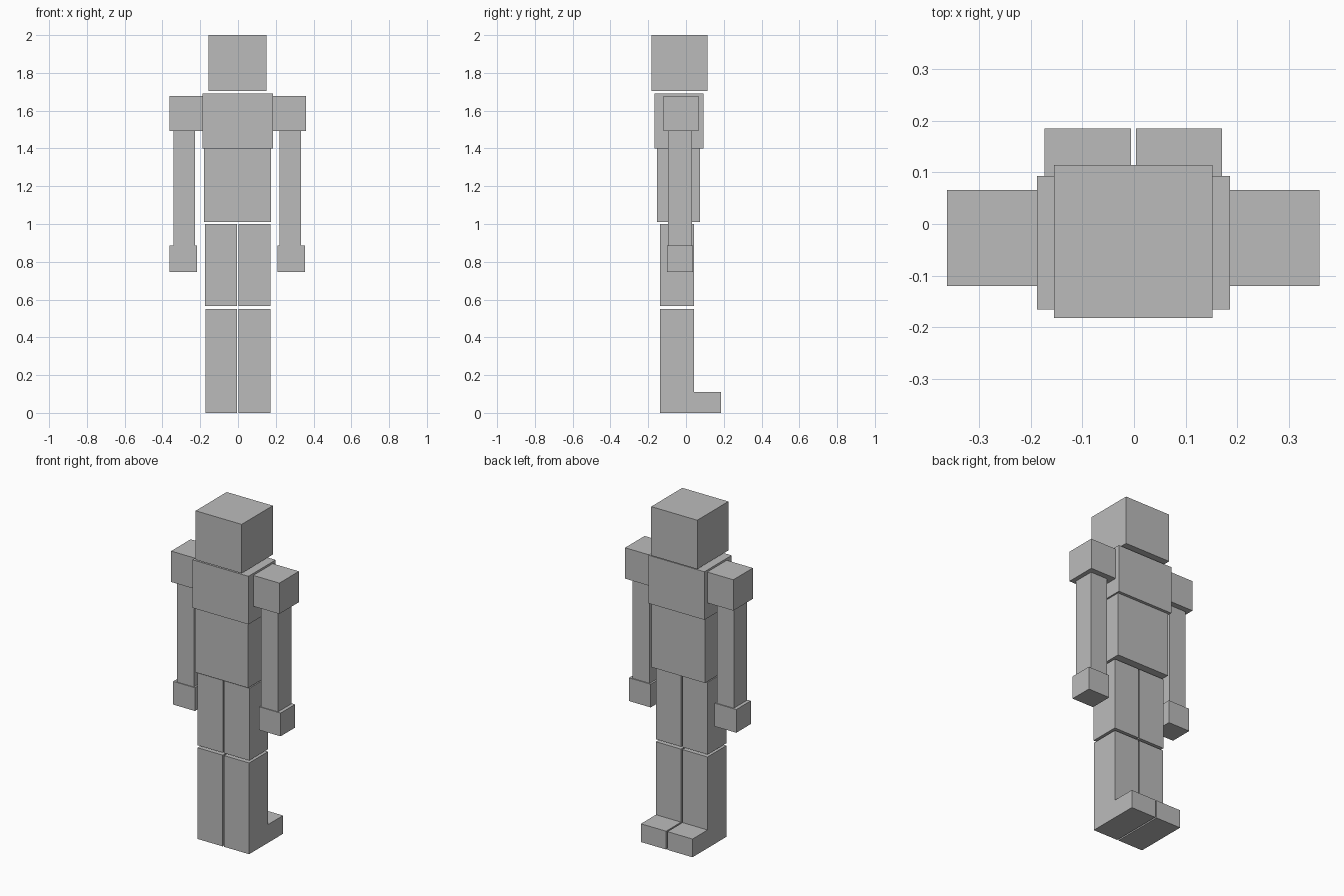
import bpy
import bmesh

if "Cube" in bpy.data.objects:
    bpy.data.objects.remove(bpy.data.objects["Cube"])

grey = bpy.data.materials.new("plain grey")
grey.diffuse_color = (0.5, 0.5, 0.5, 1)
grey.use_nodes = True
grey.node_tree.nodes["Principled BSDF"].inputs["Base Color"].default_value = grey.diffuse_color


def extrude_profile(name, profile, x0, x1):
    """Extrude a (y, z) profile along x from x0 to x1."""
    bm = bmesh.new()
    face = bm.faces.new([bm.verts.new((x0, y, z)) for y, z in profile])
    grown = bmesh.ops.extrude_face_region(bm, geom=[face])["geom"]
    verts = [g for g in grown if isinstance(g, bmesh.types.BMVert)]
    bmesh.ops.translate(bm, verts=verts, vec=(x1 - x0, 0, 0))
    bmesh.ops.recalc_face_normals(bm, faces=bm.faces[:])
    mesh = bpy.data.meshes.new(name)
    bm.to_mesh(mesh)
    bm.free()
    mesh.materials.append(grey)
    obj = bpy.data.objects.new(name, mesh)
    bpy.context.collection.objects.link(obj)


def rect(y0, y1, z0, z1):
    return [(y0, z0), (y1, z0), (y1, z1), (y0, z1)]


def pair(name, profile, inner, outer, centre):
    """Left and right copies, measured out from a centre line."""
    for side, s in (("left", -1), ("right", 1)):
        extrude_profile(f"{side}_{name}", profile,
                        centre + s * inner, centre + s * outer)


# Head and torso
extrude_profile("head", rect(-0.182, 0.114, 1.705, 2.0), -0.155, 0.152)
extrude_profile("chest", rect(-0.166, 0.093, 1.40, 1.69), -0.188, 0.186)
extrude_profile("abdomen", rect(-0.154, 0.075, 1.01, 1.40), -0.179, 0.176)

# Arms
pair("shoulder", rect(-0.12, 0.066, 1.492, 1.678), 0.187, 0.361, -0.001)
pair("arm", rect(-0.095, 0.032, 0.885, 1.492), 0.224, 0.337, -0.004)
pair("hand", rect(-0.10, 0.038, 0.745, 0.885), 0.213, 0.358, -0.004)

# Legs, with the shin and foot as one L-shaped block
pair("thigh", rect(-0.138, 0.042, 0.565, 1.0), 0.004, 0.173, -0.001)
pair("shin_and_foot",
     [(-0.138, 0), (0.185, 0), (0.185, 0.11), (0.042, 0.11),
      (0.042, 0.55), (-0.138, 0.55)], 0.0045, 0.172, -0.001)
